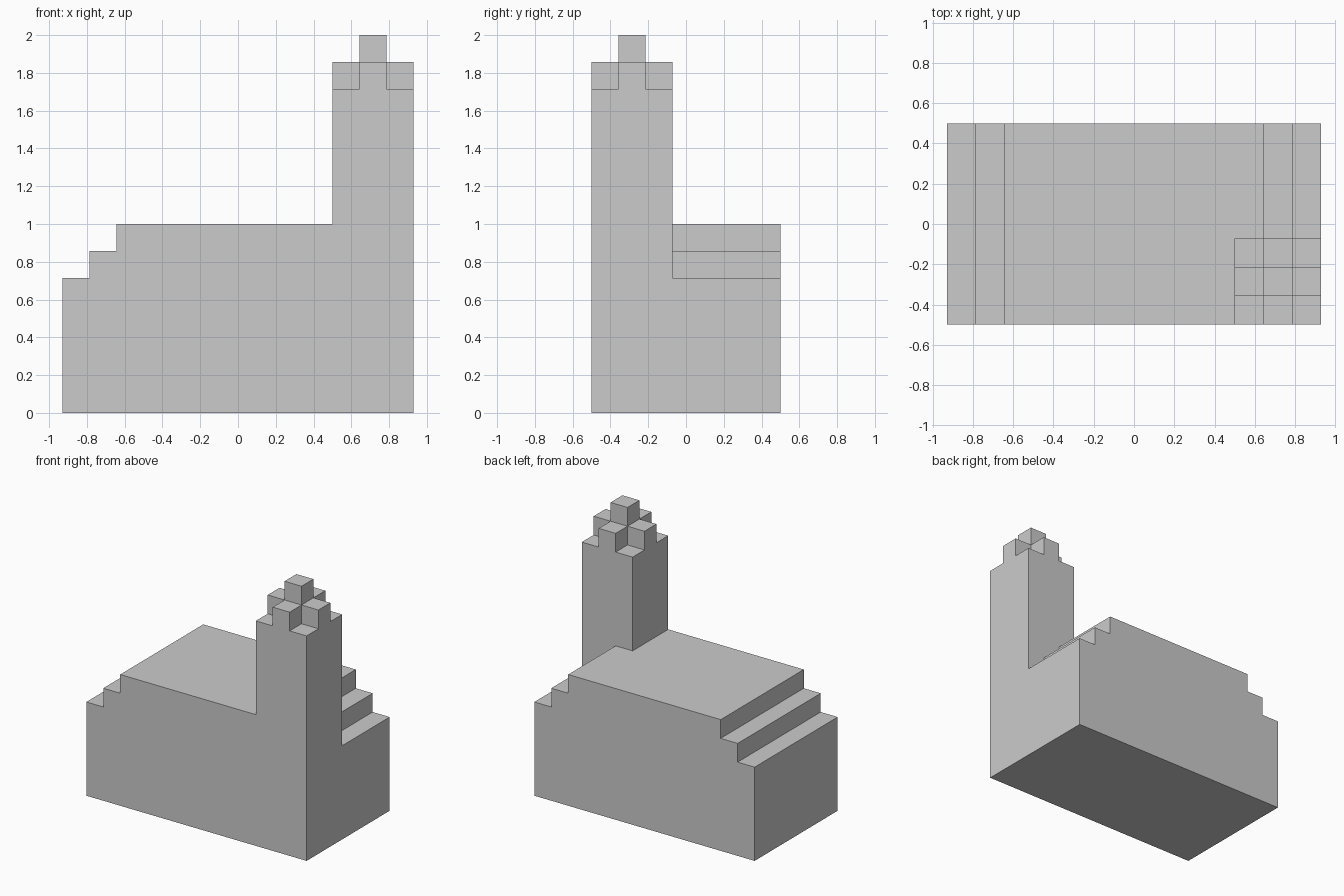
import bpy
import bmesh

if "Cube" in bpy.data.objects:
    bpy.data.objects.remove(bpy.data.objects["Cube"])

U = 1 / 7  # the model sits on a regular module, 13 x 7 x 14 units


def prism(name, outline, y0, y1):
    """Extrude an x-z outline (in units) from y0 to y1."""
    bm = bmesh.new()
    face = bm.faces.new([bm.verts.new((x * U, y0 * U, z * U)) for x, z in outline])
    ext = bmesh.ops.extrude_face_region(bm, geom=[face])
    verts = [v for v in ext["geom"] if isinstance(v, bmesh.types.BMVert)]
    bmesh.ops.translate(bm, verts=verts, vec=(0, (y1 - y0) * U, 0))
    bmesh.ops.recalc_face_normals(bm, faces=bm.faces)
    mesh = bpy.data.meshes.new(name)
    bm.to_mesh(mesh)
    bm.free()
    obj = bpy.data.objects.new(name, mesh)
    bpy.context.collection.objects.link(obj)
    return obj


def join_solid(target, part):
    """Fuse a part into the target and discard the leftover."""
    mod = target.modifiers.new("union", 'BOOLEAN')
    mod.operation = 'UNION'
    mod.solver = 'EXACT'
    mod.object = part
    bpy.context.view_layer.objects.active = target
    bpy.ops.object.modifier_apply(modifier=mod.name)
    bpy.data.objects.remove(part)


# Hall: stepped roof, mirrored left to right
half = [(6.5, 0), (6.5, 5), (5.5, 5), (5.5, 6), (4.5, 6), (4.5, 7)]
hall = prism("hall_with_tower", half + [(-x, z) for x, z in reversed(half)], -3.5, 3.5)

# Tower: square shaft in the front right corner
shaft = [(3.5, 0), (6.5, 0), (6.5, 12), (3.5, 12)]
join_solid(hall, prism("tower_shaft", shaft, -3.5, -0.5))

# Crown: one bar left to right, then a raised-centre bar front to back
bar = [(3.5, 11), (6.5, 11), (6.5, 13), (5.5, 13), (5.5, 14), (4.5, 14), (4.5, 13), (3.5, 13)]
join_solid(hall, prism("crown_cross_bar", bar, -2.5, -1.5))
arm = [(4.5, 11), (5.5, 11), (5.5, 13), (4.5, 13)]
join_solid(hall, prism("crown_long_bar", arm, -3.5, -0.5))

# Tidy coplanar faces left by the unions
bm = bmesh.new()
bm.from_mesh(hall.data)
bmesh.ops.remove_doubles(bm, verts=bm.verts, dist=1e-4)
bmesh.ops.dissolve_limit(bm, angle_limit=0.01, verts=bm.verts, edges=bm.edges)
bmesh.ops.recalc_face_normals(bm, faces=bm.faces)
bm.to_mesh(hall.data)
bm.free()
